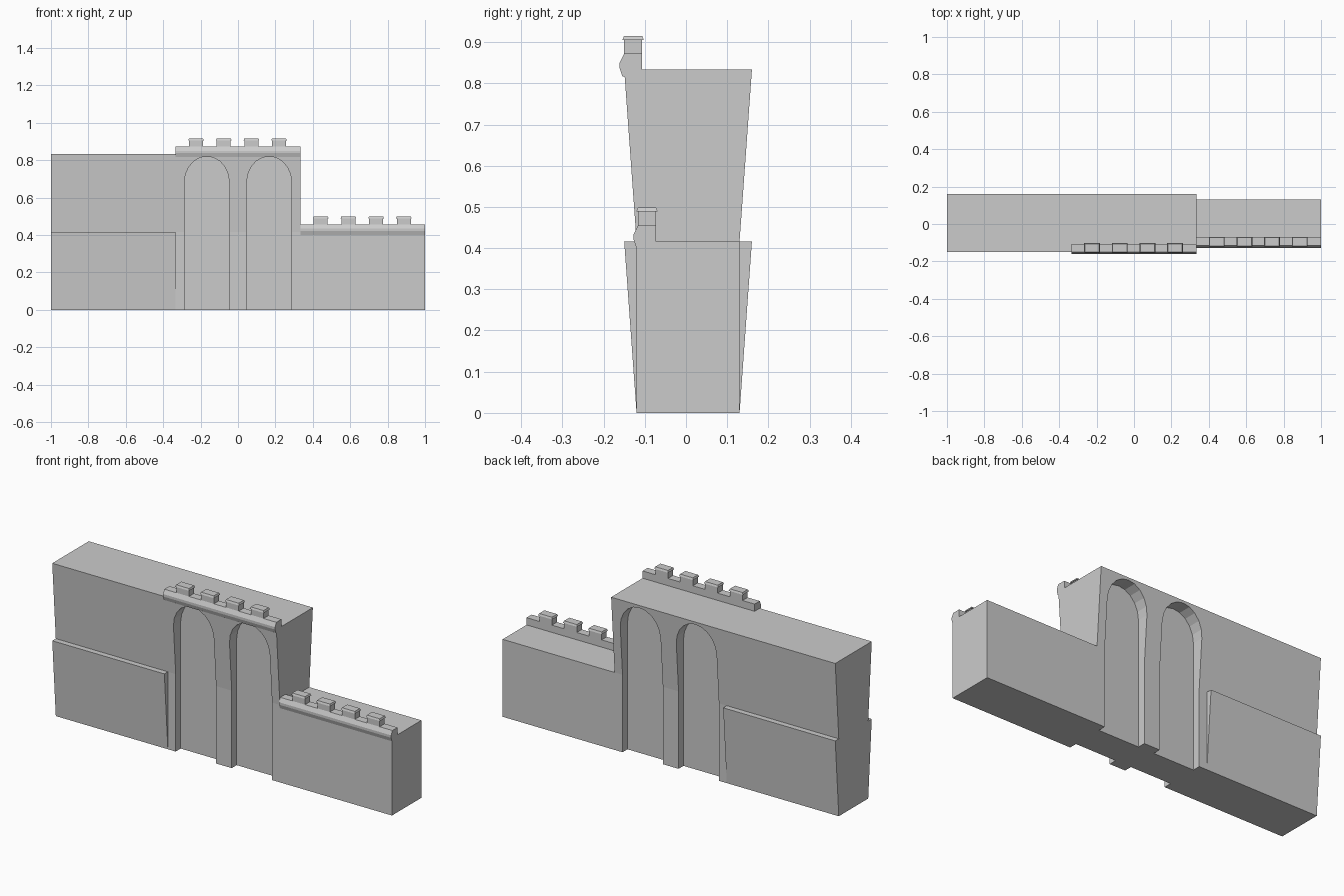
import bpy, bmesh, math

if "Cube" in bpy.data.objects:
    bpy.data.objects.remove(bpy.data.objects["Cube"])

T = 1 / 3          # wall is three bays, each two thirds wide
H = 0.4165         # height of one storey
CY = 0.005         # wall centre line in y
W0, W1 = 0.125, 0.155   # half thickness: base and flared top


def finish(name, bm):
    bmesh.ops.recalc_face_normals(bm, faces=bm.faces)
    me = bpy.data.meshes.new(name)
    bm.to_mesh(me)
    bm.free()
    ob = bpy.data.objects.new(name, me)
    bpy.context.collection.objects.link(ob)
    return ob


def prism(name, points, offset):
    """Extrude a closed loop of 3D points by an offset vector."""
    bm = bmesh.new()
    face = bm.faces.new([bm.verts.new(p) for p in points])
    ext = bmesh.ops.extrude_face_region(bm, geom=[face])
    verts = [v for v in ext["geom"] if isinstance(v, bmesh.types.BMVert)]
    bmesh.ops.translate(bm, verts=verts, vec=offset)
    return finish(name, bm)


def wall(name, x0, x1, half_profile):
    """Mirror a (half thickness, z) profile about the wall line and extrude along x."""
    pts = [(x0, CY - w, z) for w, z in half_profile]
    pts += [(x0, CY + w, z) for w, z in reversed(half_profile)]
    return prism(name, pts, (x1 - x0, 0, 0))


# wall bays
wall("left_wall", -1, -T, [(W0, 0), (W1, H), (W0, H), (W1, 2 * H)])
middle = wall("middle_wall", -T, T, [(W0, 0), (W0, H), (W1, 2 * H)])
wall("right_wall", T, 1, [(W0, 0), (W0, H)])

# arched recesses, two on each face
SEG, R, SPRING, RISE = 10, 0.12, 0.68, 0.14
for cx in (-T / 2, T / 2):
    for side in (-1, 1):
        y = CY + side * 0.083
        arch = [(cx - R, y, -0.1), (cx + R, y, -0.1)]
        for i in range(SEG + 1):
            a = math.pi * i / SEG
            arch.append((cx + R * math.cos(a), y, SPRING + RISE * math.sin(a)))
        cutter = prism("arch_cutter", arch, (0, side * 0.2, 0))
        cutter.hide_render = True
        mod = middle.modifiers.new("recess", "BOOLEAN")
        mod.operation, mod.solver, mod.object = "DIFFERENCE", "EXACT", cutter
        bpy.context.view_layer.objects.active = middle
        bpy.ops.object.modifier_apply(modifier=mod.name)
        bpy.data.objects.remove(cutter)


def block(name, cx, cy, z0, z1, bottom, top):
    """Box tapering from bottom to top half sizes."""
    bm = bmesh.new()
    bmesh.ops.create_cube(bm, size=2)
    for v in bm.verts:
        hx, hy = top if v.co.z > 0 else bottom
        v.co = (cx + v.co.x * hx, cy + v.co.y * hy, z1 if v.co.z > 0 else z0)
    return finish(name, bm)


def parapet(name, x0, dy, dz):
    """Moulded rail with four capped merlons."""
    rail = [(-0.107, 0.816), (-0.154, 0.816), (-0.161, 0.837),
            (-0.161, 0.85), (-0.15, 0.872), (-0.107, 0.872)]
    prism(name + "_rail", [(x0, y + dy, z + dz) for y, z in rail], (2 * T, 0, 0))
    for i in range(4):
        cx, cy = x0 + 0.109 + 0.148 * i, -0.1285 + dy
        body = (0.0375, 0.0215)
        block(name + "_merlon", cx, cy, 0.87 + dz, 0.906 + dz, body, body)
        block(name + "_merlon_cap", cx, cy, 0.905 + dz, 0.915 + dz,
              (0.042, 0.026), (0.038, 0.022))


# parapets on the tall and low bays
parapet("upper_parapet", -T, 0, 0)
parapet("lower_parapet", T, 0.034, -H)
